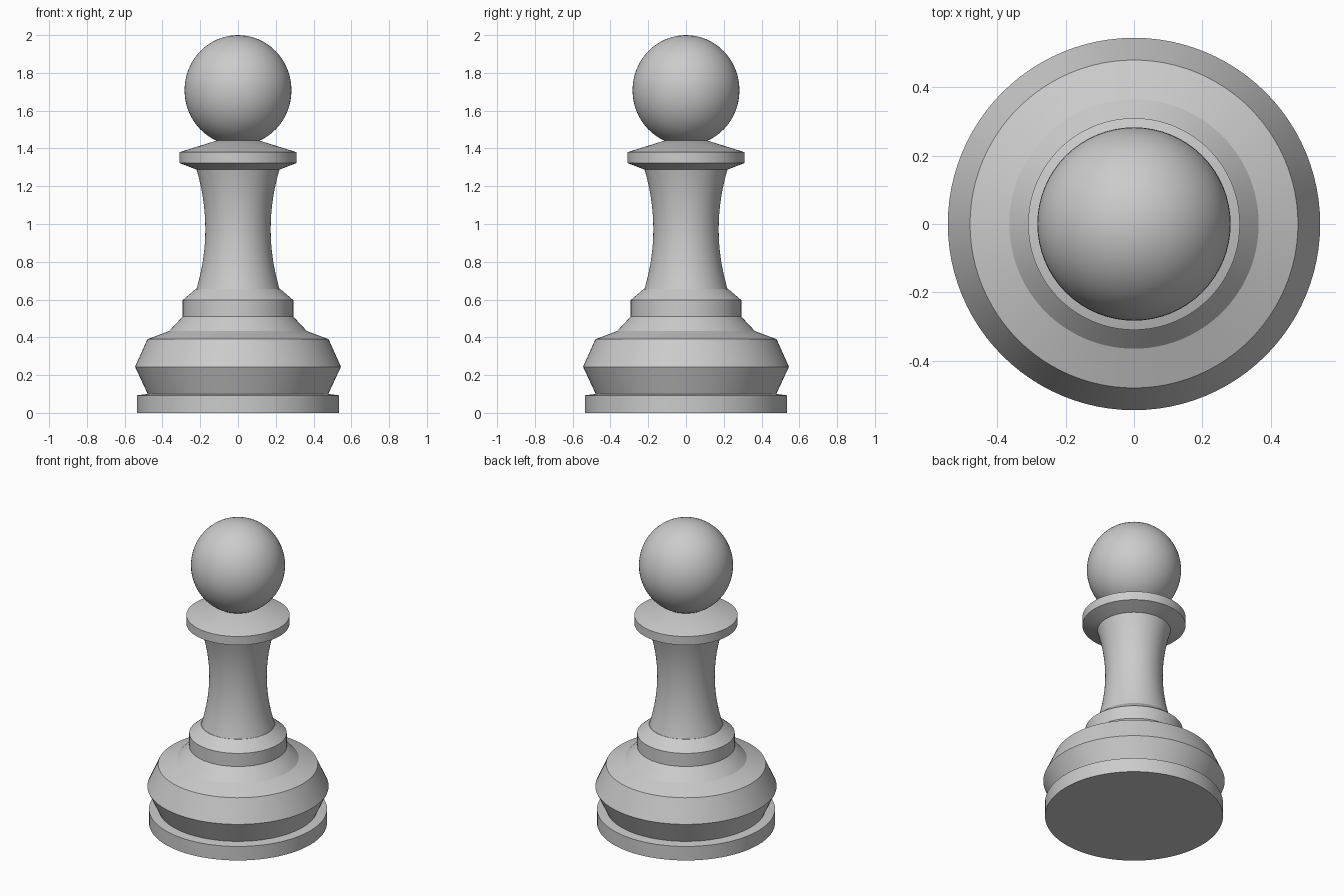
import bpy, bmesh, math

if "Cube" in bpy.data.objects:
    bpy.data.objects.remove(bpy.data.objects["Cube"])

SEGMENTS = 96


def smooth(obj):
    bpy.ops.object.select_all(action='DESELECT')
    obj.select_set(True)
    bpy.context.view_layer.objects.active = obj
    bpy.ops.object.shade_smooth_by_angle(angle=math.radians(20))


def lathe(name, profile):
    """Turn (radius, height) points into a closed solid around z."""
    points = [(0, profile[0][1])] + profile + [(0, profile[-1][1])]
    bm = bmesh.new()
    verts = [bm.verts.new((r, 0, z)) for r, z in points]
    edges = [bm.edges.new(pair) for pair in zip(verts, verts[1:])]
    bmesh.ops.spin(bm, geom=verts + edges, cent=(0, 0, 0), axis=(0, 0, 1),
                   angle=math.tau, steps=SEGMENTS)
    bmesh.ops.remove_doubles(bm, verts=bm.verts, dist=0.0005)
    bmesh.ops.recalc_face_normals(bm, faces=bm.faces)
    mesh = bpy.data.meshes.new(name)
    bm.to_mesh(mesh)
    bm.free()
    obj = bpy.data.objects.new(name, mesh)
    bpy.context.collection.objects.link(obj)
    smooth(obj)
    return obj


# Foot disc
lathe("foot_disc", [(0.535, 0), (0.535, 0.093), (0.478, 0.10)])

# Bulging base with its stepped ring
lathe("base", [(0.478, 0.10), (0.545, 0.244), (0.48, 0.39), (0.365, 0.433),
               (0.293, 0.51), (0.293, 0.597), (0.222, 0.657)])

# Waisted stem
steps = 16
stem = []
for i in range(steps + 1):
    t = i / steps
    stem.append((0.173 + 0.047 * (2 * t - 1) ** 2, 0.655 + 0.635 * t))
lathe("stem", stem)

# Collar under the head
lathe("collar", [(0.22, 1.288), (0.31, 1.323), (0.31, 1.38), (0.115, 1.441)])

# Slightly tall ball head
bpy.ops.mesh.primitive_uv_sphere_add(segments=64, ring_count=32, radius=1,
                                     location=(0, 0, 1.708))
head = bpy.context.object
head.name = "head"
head.scale = (0.283, 0.283, 0.292)
smooth(head)
